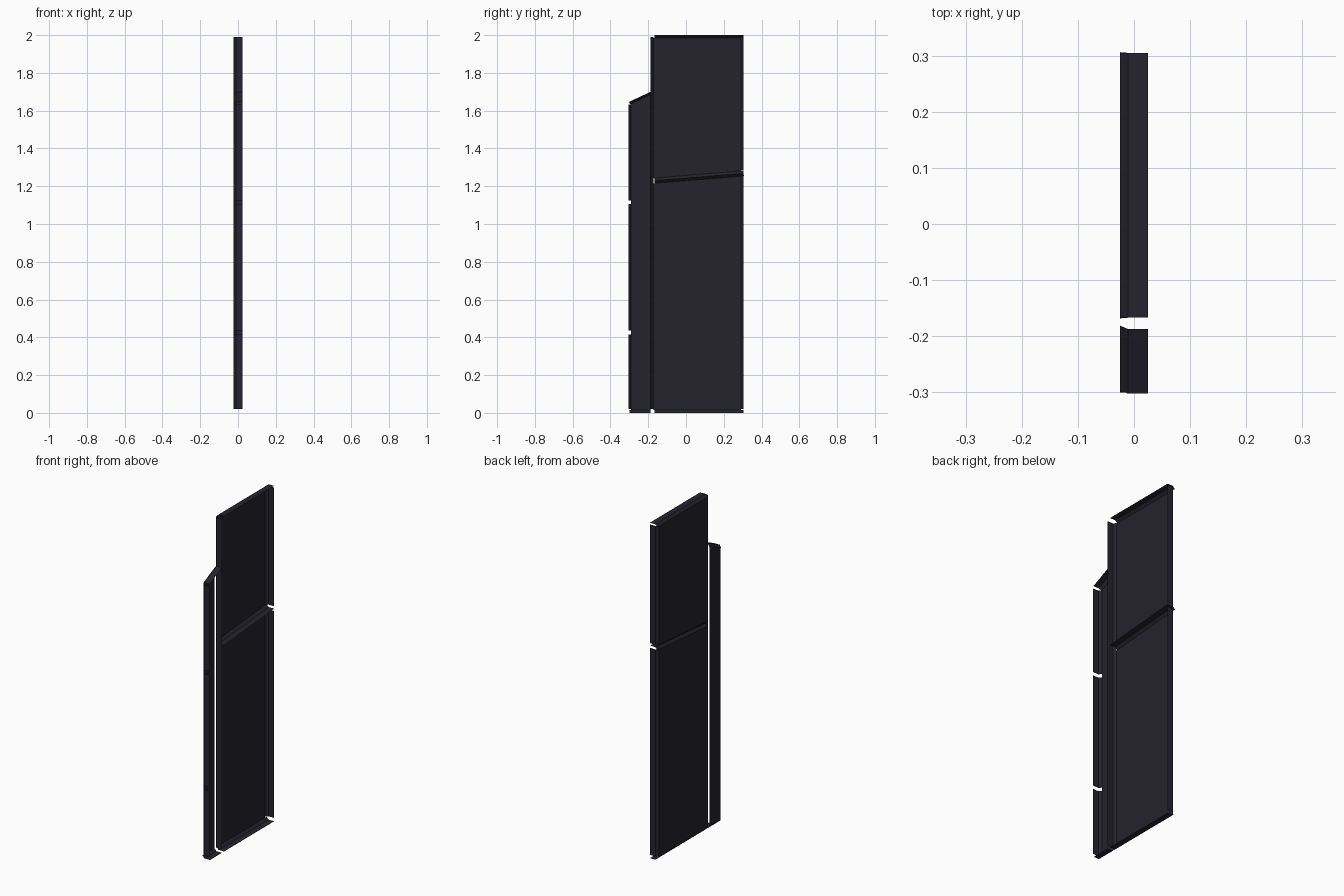
import bpy
import bmesh
from mathutils import Vector

cube = bpy.data.objects.get("Cube")
if cube:
    bpy.data.objects.remove(cube, do_unlink=True)

HALF = 0.025      # half depth of the folded trays
BEND = 0.014      # size of the angled fold
GAP = 0.02        # relief at fold corners

metal = bpy.data.materials.new("dark_blue_grey_metal")
metal.use_nodes = True
COLOUR = (0.018, 0.017, 0.027, 1)
metal.diffuse_color = COLOUR
metal.node_tree.nodes["Principled BSDF"].inputs["Base Color"].default_value = COLOUR


def inset_corner(p, d0, n0, b0, d1, n1, b1):
    """Meeting point of the two neighbouring edges after moving each inwards."""
    a, c = p - n0 * b0, p - n1 * b1
    cross = d0.x * d1.y - d0.y * d1.x
    t = ((c.x - a.x) * d1.y - (c.y - a.y) * d1.x) / cross
    return a + d0 * t


def tray(name, outline, bends, trims, cuts=()):
    """Flat sheet with folded flanges; cuts = (edge, distance) breaks in a flange."""
    pts = [Vector(p) for p in outline]
    count = len(pts)
    dirs = [(pts[(i + 1) % count] - pts[i]).normalized() for i in range(count)]
    outs = [Vector((d.y, -d.x)) for d in dirs]
    bm = bmesh.new()

    def face(coords):
        bm.faces.new([bm.verts.new((x, q.x, q.y)) for x, q in coords])

    # Flat sheet
    face([(-HALF, inset_corner(pts[i], dirs[i - 1], outs[i - 1], bends[i - 1],
                               dirs[i], outs[i], bends[i]))
          for i in reversed(range(count))])

    # Angled folds and flanges
    for i, (p, d, n, b) in enumerate(zip(pts, dirs, outs, bends)):
        if not b:
            continue
        length = (pts[(i + 1) % count] - p).length
        stops = [trims[i][0]]
        for edge, dist in cuts:
            if edge == i:
                stops += [dist - GAP / 2, dist + GAP / 2]
        stops.append(length - trims[i][1])
        for s, e in zip(stops[::2], stops[1::2]):
            p0, p1 = p + d * s, p + d * e
            mid = b - HALF
            face([(-HALF, p0 - n * b), (-HALF, p1 - n * b), (mid, p1), (mid, p0)])
            face([(mid, p0), (mid, p1), (HALF, p1), (HALF, p0)])
    bmesh.ops.remove_doubles(bm, verts=bm.verts, dist=0.0001)
    mesh = bpy.data.meshes.new(name)
    bm.to_mesh(mesh)
    bm.free()
    mesh.materials.append(metal)
    obj = bpy.data.objects.new(name, mesh)
    bpy.context.collection.objects.link(obj)


FRONT, SEAM, BACK = -0.305, -0.187, 0.305
SEAM_LOW, SEAM_HIGH = 1.228, 1.268
SIDE_LOW, SIDE_HIGH = 1.645, 1.70

# Main panels, edges ordered bottom, back, top, front
tray("lower_panel",
     [(SEAM, 0), (BACK, 0), (BACK, SEAM_HIGH), (SEAM, SEAM_LOW)],
     [BEND] * 4,
     [(GAP, 0), (GAP, BEND), (0, GAP), (0, GAP)])
tray("upper_panel",
     [(SEAM, SEAM_LOW), (BACK, SEAM_HIGH), (BACK, 2), (SEAM, 2)],
     [BEND] * 4,
     [(GAP, 0), (BEND, 0.01), (0, GAP), (0.01, 0)])

# Narrow front panel with two breaks in its front flange
tray("narrow_front_panel",
     [(FRONT, 0), (SEAM, 0), (SEAM, SIDE_HIGH), (FRONT, SIDE_LOW)],
     [BEND, 0, BEND, BEND],
     [(0.005, 0), (0, 0), (0, 0.003), (0.012, GAP)],
     [(3, SIDE_LOW - 1.115), (3, SIDE_LOW - 0.425)])
